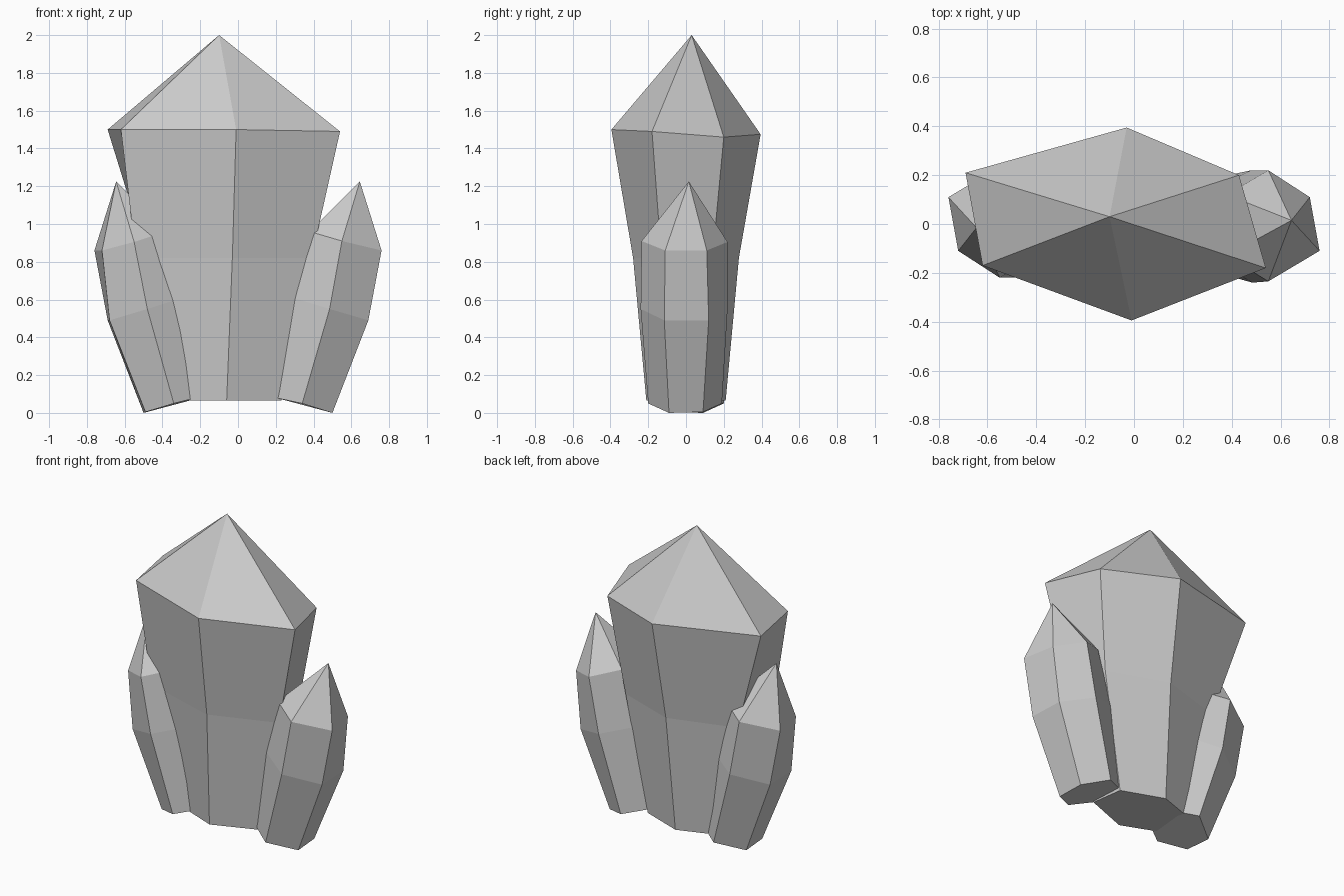
import bpy, bmesh


def crystal(name, rings, apex, turn=1):
    """Skin six-sided rings from bottom to top, cap the base, close with a point."""
    bm = bmesh.new()
    loops = [[bm.verts.new((turn * x, turn * y, z)) for x, y, z in r] for r in rings]
    tip = bm.verts.new((turn * apex[0], turn * apex[1], apex[2]))
    n = len(loops[0])
    bm.faces.new(loops[0][::-1])
    for lo, hi in zip(loops, loops[1:]):
        for i in range(n):
            j = (i + 1) % n
            bm.faces.new((lo[i], lo[j], hi[j], hi[i]))
    for i in range(n):
        bm.faces.new((loops[-1][i], loops[-1][(i + 1) % n], tip))
    bmesh.ops.recalc_face_normals(bm, faces=bm.faces[:])
    mesh = bpy.data.meshes.new(name)
    bm.to_mesh(mesh)
    bm.free()
    obj = bpy.data.objects.new(name, mesh)
    bpy.context.collection.objects.link(obj)
    return obj


# Large central crystal, flaring upward
main_rings = [
    [(-0.06, -0.21, 0.065), (0.23, -0.10, 0.065), (0.20, 0.11, 0.065),
     (-0.07, 0.21, 0.065), (-0.36, 0.11, 0.065), (-0.36, -0.09, 0.065)],
    [(-0.03, -0.28, 0.82), (0.39, -0.13, 0.82), (0.34, 0.14, 0.82),
     (-0.05, 0.28, 0.82), (-0.48, 0.15, 0.82), (-0.54, -0.12, 0.82)],
    [(-0.01, -0.395, 1.50), (0.54, -0.18, 1.49), (0.43, 0.20, 1.46),
     (-0.03, 0.395, 1.475), (-0.69, 0.21, 1.50), (-0.62, -0.17, 1.50)],
]
crystal("central_crystal", main_rings, (-0.10, 0.03, 2.0))

# Small leaning crystals, the second is the first turned half way round
side_rings = [
    [(0.50, -0.09, 0.0), (0.49, 0.09, 0.005), (0.34, 0.19, 0.05),
     (0.20, 0.10, 0.085), (0.20, -0.10, 0.08), (0.34, -0.20, 0.05)],
    [(0.69, -0.115, 0.49), (0.68, 0.12, 0.49), (0.48, 0.22, 0.55),
     (0.29, 0.13, 0.61), (0.29, -0.13, 0.61), (0.485, -0.24, 0.55)],
    [(0.76, -0.11, 0.86), (0.72, 0.11, 0.86), (0.55, 0.22, 0.905),
     (0.38, 0.12, 0.96), (0.38, -0.13, 0.96), (0.55, -0.235, 0.91)],
]
for name, turn in (("right_crystal", 1), ("left_crystal", -1)):
    crystal(name, side_rings, (0.645, 0.015, 1.225), turn)
